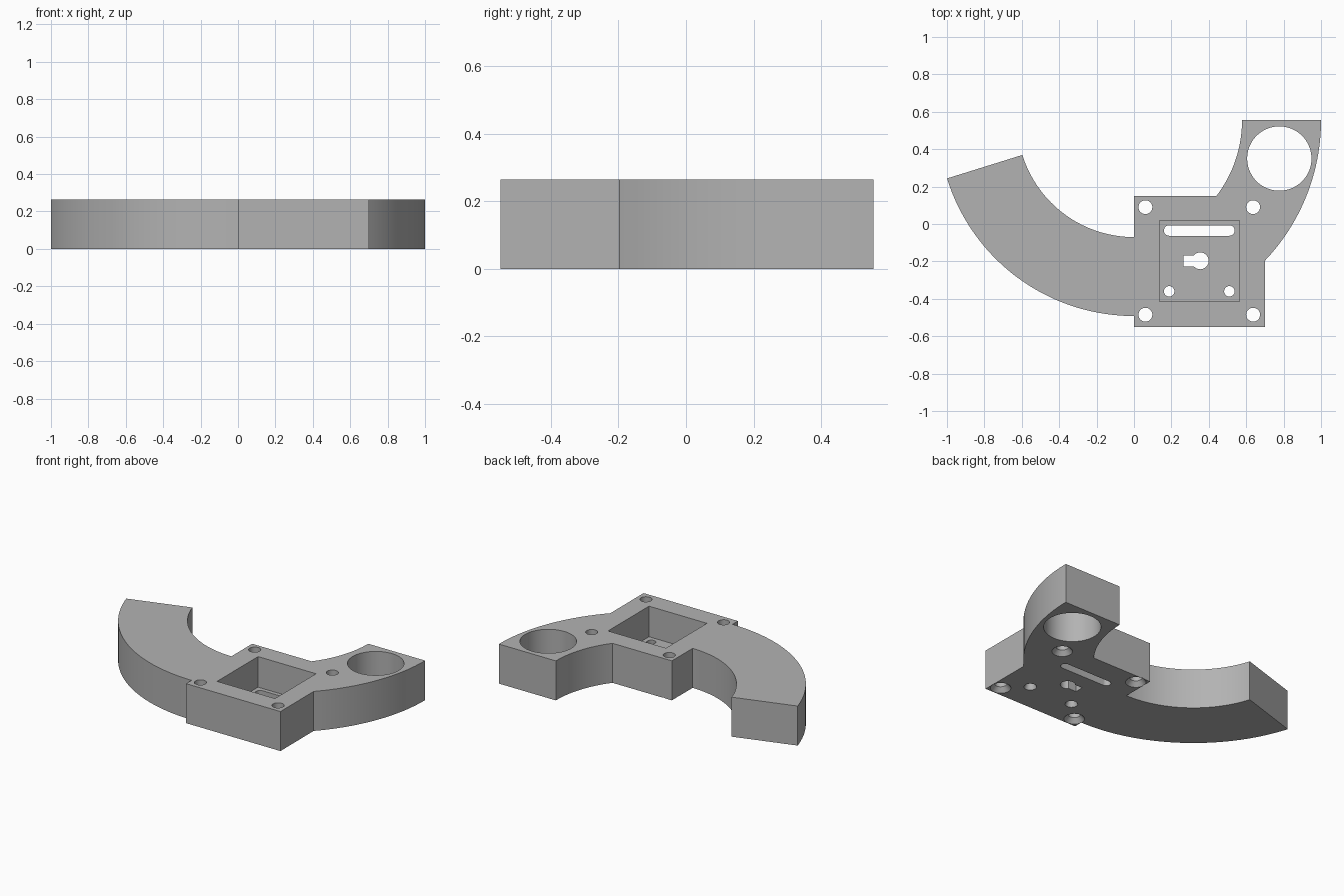
import bpy, bmesh
from math import cos, sin, pi, radians

cube = bpy.data.objects.get("Cube")
if cube:
    bpy.data.objects.remove(cube, do_unlink=True)

HEIGHT = 0.265
FLOOR = 0.06

grey = bpy.data.materials.new("plain grey")
grey.use_nodes = True
colour = (0.45, 0.45, 0.45, 1)
grey.diffuse_color = colour
grey.node_tree.nodes["Principled BSDF"].inputs["Base Color"].default_value = colour


def arc(cx, cy, r, start, end, steps=32):
    angles = [radians(start + (end - start) * i / steps) for i in range(steps + 1)]
    return [(cx + r * cos(a), cy + r * sin(a)) for a in angles]


def rect(x0, y0, x1, y1):
    return [(x0, y0), (x1, y0), (x1, y1), (x0, y1)]


def loft(name, sections):
    """Solid through matching outlines, given as (z, points) from bottom to top."""
    bm = bmesh.new()
    rings = [[bm.verts.new((x, y, z)) for x, y in pts] for z, pts in sections]
    n = len(rings[0])
    bm.faces.new(rings[0][::-1])
    bm.faces.new(rings[-1])
    for low, high in zip(rings, rings[1:]):
        for i in range(n):
            j = (i + 1) % n
            bm.faces.new((low[i], low[j], high[j], high[i]))
    mesh = bpy.data.meshes.new(name)
    bm.to_mesh(mesh)
    bm.free()
    mesh.materials.append(grey)
    obj = bpy.data.objects.new(name, mesh)
    bpy.context.collection.objects.link(obj)
    return obj


def circle(x, y, r, steps=48):
    return arc(x, y, r, 0, 360, steps)[:-1]


def through(name, pts):
    return loft(name, [(-0.1, pts), (HEIGHT + 0.1, pts)])


def countersunk(name, x, y, r, wide, depth):
    # the cone carries on below the underside so the cut is clean
    slope = (wide - r) / depth
    return loft(name, [(-0.02, circle(x, y, wide + 0.02 * slope)),
                       (depth, circle(x, y, r)),
                       (HEIGHT + 0.1, circle(x, y, r))])


# Body: square mount with a long curved arm and a short curved arm
outline = (arc(0, 0.555, 1.047, 197.3, 270, 48)
           + [(0, -0.55), (0.7, -0.55)]
           + arc(-0.09, 0.555, 1.09, -43.6, 0)
           + arc(-0.09, 0.555, 0.6675, 0, -37.35)
           + [(0, 0.15)]
           + arc(0, 0.555, 0.625, 270, 197.3, 48))
body = loft("curved_bracket", [(0, outline), (HEIGHT, outline)])

# Square pocket open at the top
pocket = rect(0.135, -0.415, 0.565, 0.02)
cutters = [loft("pocket_cutter", [(FLOOR, pocket), (HEIGHT + 0.1, pocket)])]

# Large bore in the short arm
cutters.append(through("bore_cutter", circle(0.777, 0.35, 0.172, 72)))

# Corner screw holes, countersunk underneath
for x in (0.061, 0.637):
    for y in (-0.485, 0.09):
        cutters.append(countersunk("screw_cutter", x, y, 0.037, 0.062, 0.03))

# Small holes in the pocket floor
for x in (0.188, 0.51):
    cutters.append(countersunk("small_hole_cutter", x, -0.36, 0.028, 0.038, 0.03))

# Rounded slot, centre hole and its square notch
slot = arc(0.51, -0.035, 0.028, -90, 90, 16) + arc(0.188, -0.035, 0.028, 90, 270, 16)
cutters.append(through("slot_cutter", slot))
cutters.append(through("centre_cutter", circle(0.354, -0.197, 0.045)))
cutters.append(through("notch_cutter", rect(0.264, -0.227, 0.325, -0.169)))

bpy.ops.object.select_all(action='DESELECT')
bpy.context.view_layer.objects.active = body
body.select_set(True)
for cutter in cutters:
    cutter.hide_render = True
    mod = body.modifiers.new("cut", 'BOOLEAN')
    mod.operation = 'DIFFERENCE'
    mod.solver = 'EXACT'
    mod.object = cutter
    bpy.ops.object.modifier_apply(modifier=mod.name)
    bpy.data.objects.remove(cutter, do_unlink=True)

bpy.ops.object.shade_smooth_by_angle(angle=radians(25))
